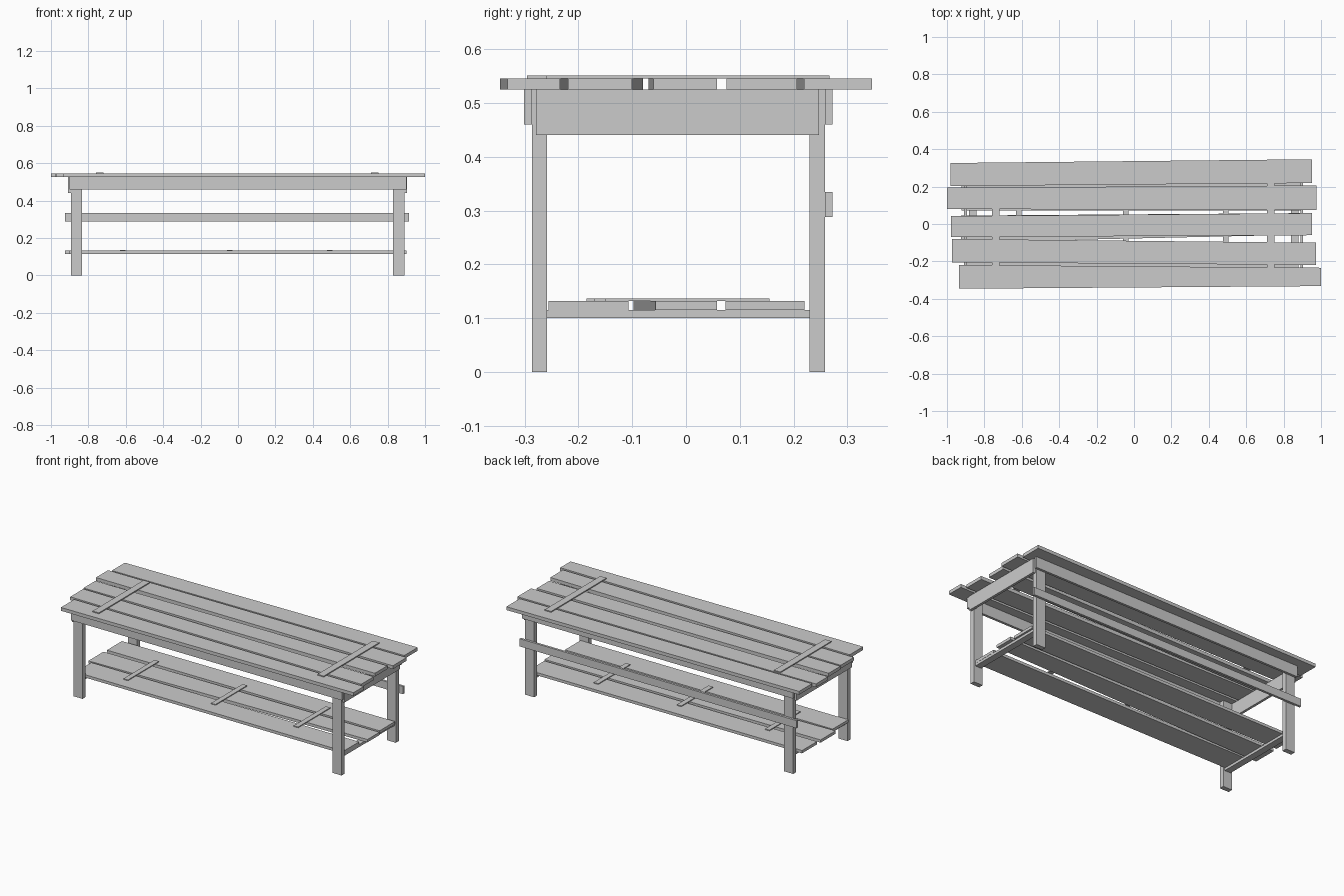
import bpy, bmesh

if "Cube" in bpy.data.objects:
    bpy.data.objects.remove(bpy.data.objects["Cube"])


def plank(name, x0, x1, left, right, z0, z1):
    """Board along x; left/right give its (y low, y high) at each end."""
    bm = bmesh.new()
    outline = [(x0, left[0]), (x1, right[0]), (x1, right[1]), (x0, left[1])]
    base = bm.faces.new([bm.verts.new((x, y, z0)) for x, y in outline])
    ext = bmesh.ops.extrude_face_region(bm, geom=[base])
    top = [v for v in ext["geom"] if isinstance(v, bmesh.types.BMVert)]
    bmesh.ops.translate(bm, verts=top, vec=(0, 0, z1 - z0))
    bmesh.ops.recalc_face_normals(bm, faces=bm.faces[:])
    mesh = bpy.data.meshes.new(name)
    bm.to_mesh(mesh)
    bm.free()
    ob = bpy.data.objects.new(name, mesh)
    bpy.context.collection.objects.link(ob)
    return ob


def box(name, x0, x1, y0, y1, z0, z1):
    return plank(name, x0, x1, (y0, y1), (y0, y1), z0, z1)


# uneven seat boards
seat = [
    (-0.935, 1.0, (-0.346, -0.219), (-0.332, -0.234)),
    (-0.972, 0.972, (-0.205, -0.08), (-0.219, -0.10)),
    (-0.978, 0.952, (-0.07, 0.042), (-0.06, 0.058)),
    (-1.0, 0.977, (0.08, 0.194), (0.075, 0.206)),
    (-0.98, 0.952, (0.203, 0.326), (0.219, 0.346)),
]
for i, (x0, x1, l, r) in enumerate(seat):
    plank(f"seat_board_{i + 1}", x0, x1, l, r, 0.525, 0.545)

# thin battens across the seat
box("seat_batten_left", -0.76, -0.718, -0.295, 0.19, 0.545, 0.551)
box("seat_batten_right", 0.71, 0.752, -0.26, 0.267, 0.545, 0.551)

# legs, end aprons and shelf bearers at both ends
for side, x0, x1, a0, a1 in (("left", -0.893, -0.833, -0.908, -0.893),
                             ("right", 0.829, 0.889, 0.889, 0.904)):
    box(f"front_leg_{side}", x0, x1, -0.286, -0.258, 0, 0.525)
    box(f"back_leg_{side}", x0, x1, 0.229, 0.258, 0, 0.525)
    box(f"end_apron_{side}", a0, a1, -0.279, 0.247, 0.44, 0.525)
    box(f"shelf_bearer_{side}", x0 + 0.01, x1 - 0.01, -0.258, 0.229, 0.10, 0.115)

# long aprons and the back rail
box("front_apron", -0.901, 0.901, -0.301, -0.286, 0.46, 0.525)
box("back_apron", -0.901, 0.901, 0.258, 0.272, 0.46, 0.525)
box("back_rail", -0.926, 0.915, 0.258, 0.272, 0.288, 0.334)

# lower shelf boards
shelf = [
    (-0.90, 0.88, (-0.255, -0.107), (-0.255, -0.107)),
    (-0.926, 0.90, (-0.098, 0.045), (-0.057, 0.058)),
    (-0.922, 0.89, (0.073, 0.215), (0.073, 0.22)),
]
for i, (x0, x1, l, r) in enumerate(shelf):
    plank(f"shelf_board_{i + 1}", x0, x1, l, r, 0.115, 0.132)

# thin battens across the shelf
for i, (x, y0, y1) in enumerate([(-0.617, -0.185, 0.11), (-0.045, -0.17, 0.13),
                                 (0.49, -0.15, 0.155)]):
    box(f"shelf_batten_{i + 1}", x - 0.015, x + 0.015, y0, y1, 0.132, 0.137)
